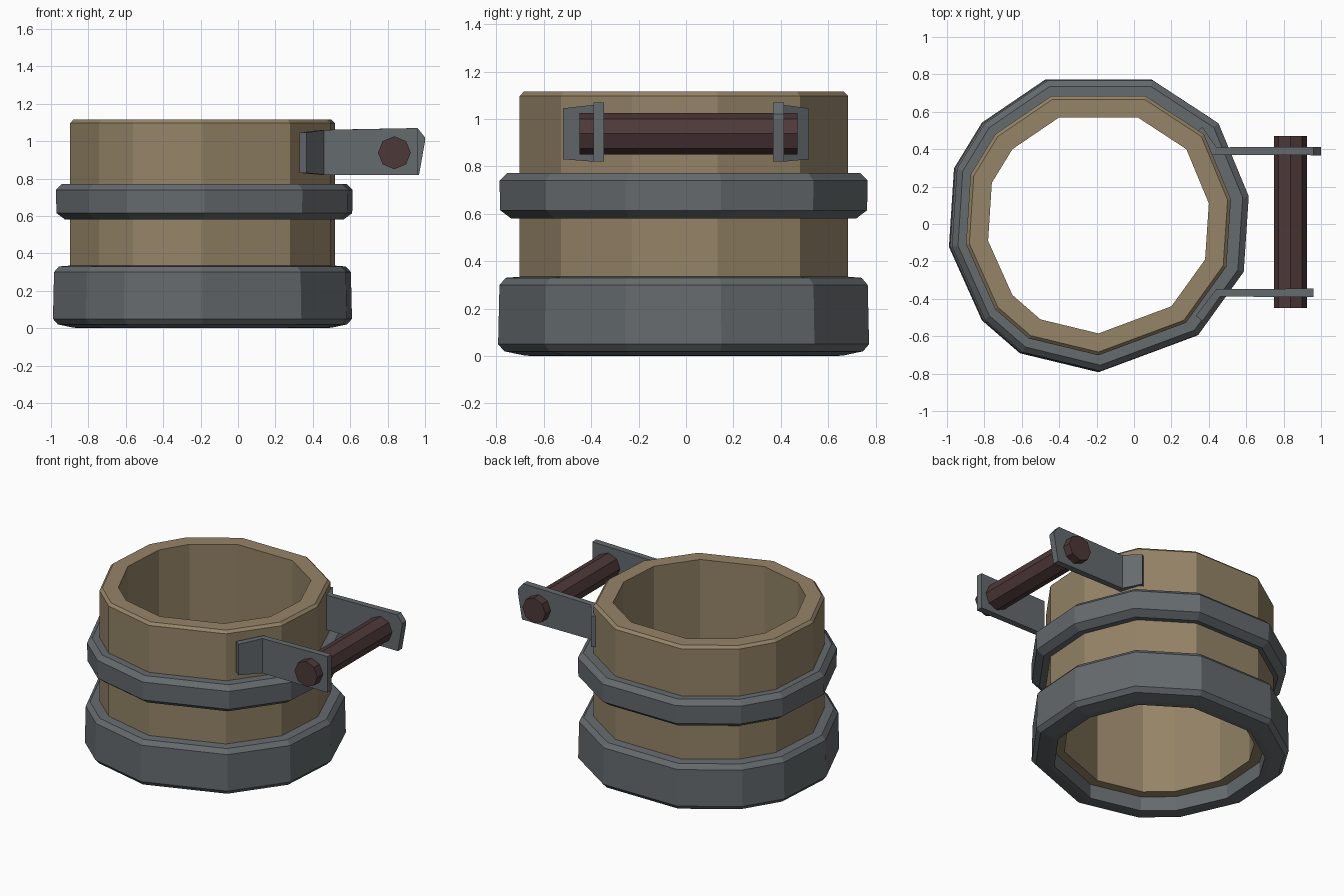
import bpy, bmesh
from math import pi
from mathutils import Matrix, Vector

if "Cube" in bpy.data.objects:
    bpy.data.objects.remove(bpy.data.objects["Cube"])


def material(name, rgb):
    m = bpy.data.materials.new(name)
    m.diffuse_color = (*rgb, 1)
    m.use_nodes = True
    m.node_tree.nodes["Principled BSDF"].inputs["Base Color"].default_value = m.diffuse_color
    return m


wood = material("wood", (0.30, 0.23, 0.135))
iron = material("iron", (0.13, 0.145, 0.155))
dark = material("dark_wood", (0.075, 0.04, 0.04))

# Uneven twelve-sided bore outline, around the barrel axis
AXIS_X = -0.19
BORE = [(0.21, 0.57), (-0.21, 0.57), (-0.46, 0.40), (-0.57, 0.22),
        (-0.59, -0.09), (-0.46, -0.38), (-0.31, -0.51), (0.0, -0.585),
        (0.39, -0.44), (0.57, -0.19), (0.59, 0.11), (0.47, 0.40)]


def finish(name, bm, mat):
    bmesh.ops.recalc_face_normals(bm, faces=bm.faces)
    me = bpy.data.meshes.new(name)
    bm.to_mesh(me)
    bm.free()
    me.materials.append(mat)
    ob = bpy.data.objects.new(name, me)
    bpy.context.collection.objects.link(ob)
    return ob


def hoop(name, section, mat, dx=0.0):
    """Sweep a closed (scale, z) section around the bore outline."""
    bm = bmesh.new()
    rings = [[bm.verts.new((AXIS_X + dx + x * s, y * s, z)) for x, y in BORE]
             for s, z in section]
    n = len(BORE)
    for a, b in zip(rings, rings[1:] + rings[:1]):
        for i in range(n):
            j = (i + 1) % n
            bm.faces.new((a[i], a[j], b[j], b[i]))
    return finish(name, bm, mat)


def bracket(name, stations, mat, thick=0.045):
    """Bent strap: stations are (x, y, z_low, z_high) along its centre line."""
    bm = bmesh.new()
    pts = [Vector(s[:2]) for s in stations]
    rings = []
    for i, (x, y, lo, hi) in enumerate(stations):
        d0 = (pts[i] - pts[max(i - 1, 0)]).normalized()
        d1 = (pts[min(i + 1, len(pts) - 1)] - pts[i]).normalized()
        d = (d0 + d1).normalized()
        n = Vector((-d.y, d.x)) * thick / 2
        a, b = pts[i] + n, pts[i] - n
        rings.append([bm.verts.new(v) for v in
                      ((*a, lo), (*b, lo), (*b, hi), (*a, hi))])
    for a, b in zip(rings, rings[1:]):
        for k in range(4):
            m = (k + 1) % 4
            bm.faces.new((a[k], a[m], b[m], b[k]))
    bm.faces.new(rings[0])
    bm.faces.new(rings[-1])
    return finish(name, bm, mat)


# Wooden barrel, with a chamfered top rim
hoop("barrel", [(1.0, 0.10), (1.2, 0.10), (1.2, 1.097), (1.17, 1.115),
                (1.0, 1.115)], wood)

# Iron base hoop and middle hoop
hoop("base_hoop", [(1.11, 0.0), (1.17, 0.003), (1.31, 0.02), (1.355, 0.05),
                   (1.345, 0.30), (1.30, 0.33), (1.19, 0.335), (1.11, 0.30)], iron)
hoop("middle_hoop", [(1.18, 0.585), (1.26, 0.58), (1.34, 0.615), (1.345, 0.74),
                     (1.29, 0.772), (1.18, 0.772)], iron, 0.01)

# Bent iron brackets holding the handle
bracket("front_bracket", [(0.348, -0.505, 0.83, 1.045), (0.45, -0.368, 0.82, 1.06),
                          (0.96, -0.368, 0.82, 1.07)], iron)
bracket("back_bracket", [(0.348, 0.505, 0.83, 1.045), (0.43, 0.39, 0.82, 1.06),
                         (0.96, 0.39, 0.82, 1.07), (0.968, 0.39, 0.82, 1.06),
                         (1.0, 0.39, 1.0, 1.02)], iron)

# Eight-sided handle rod
bm = bmesh.new()
bmesh.ops.create_cone(bm, cap_ends=True, segments=8, radius1=0.088, radius2=0.088,
                      depth=0.92,
                      matrix=Matrix.Translation((0.836, 0.01, 0.938))
                      @ Matrix.Rotation(pi / 2, 4, 'X'))
finish("handle_rod", bm, dark)
